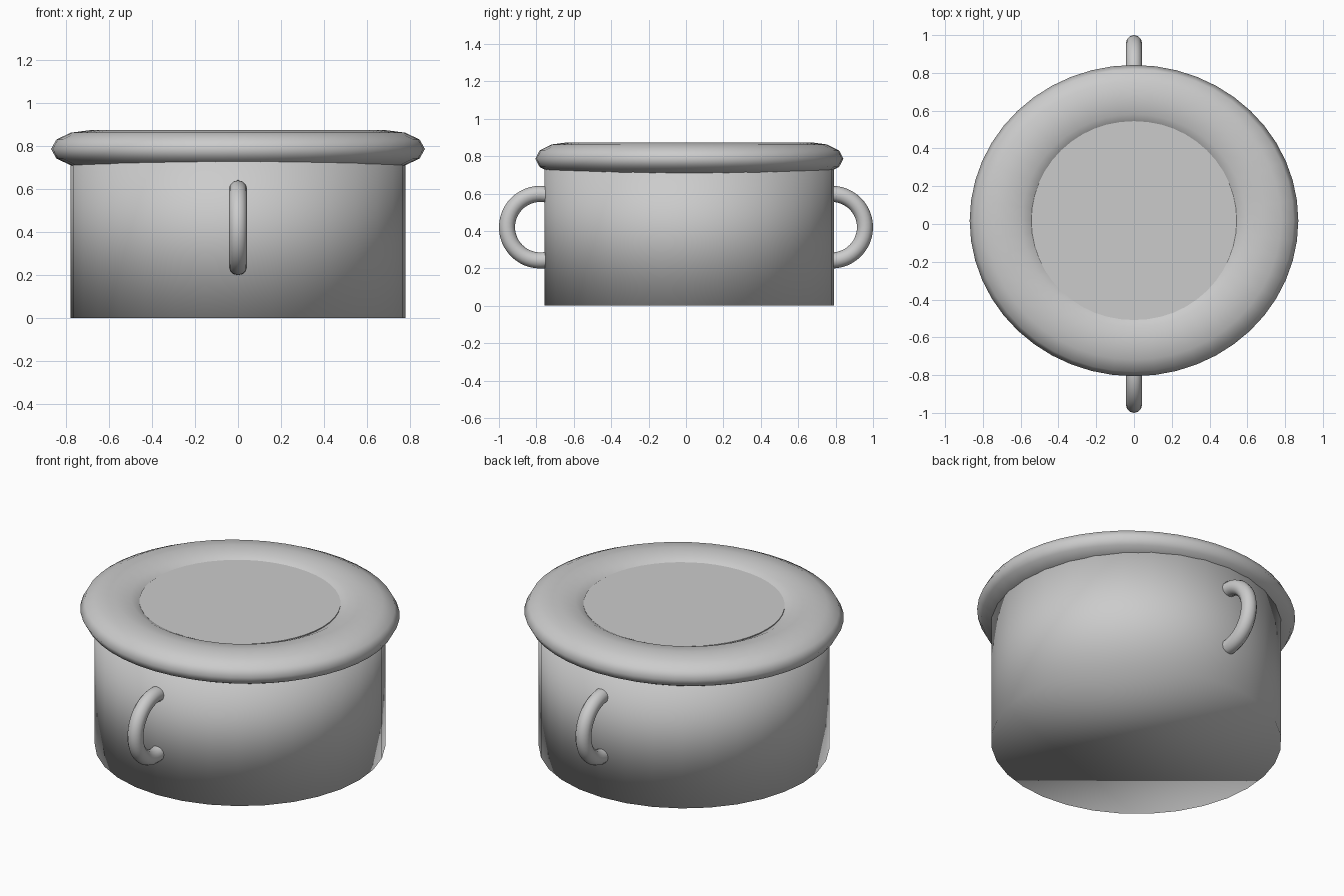
import bpy, bmesh
from math import cos, sin, pi, radians

if "Cube" in bpy.data.objects:
    bpy.data.objects.remove(bpy.data.objects["Cube"])

CY = 0.018  # the pot sits slightly back of the handle pair


def finish(name, bm, smooth=True):
    bmesh.ops.recalc_face_normals(bm, faces=bm.faces)
    for f in bm.faces:
        f.smooth = smooth
    me = bpy.data.meshes.new(name)
    bm.to_mesh(me)
    bm.free()
    ob = bpy.data.objects.new(name, me)
    bpy.context.collection.objects.link(ob)
    return ob


def cylinder(name, rx, ry, z0, z1, sides, smooth=True):
    bm = bmesh.new()
    bmesh.ops.create_cone(bm, cap_ends=True, segments=sides,
                          radius1=1, radius2=1, depth=1)
    for v in bm.verts:
        v.co = (v.co.x * rx, v.co.y * ry, z0 + (v.co.z + 0.5) * (z1 - z0))
    ob = finish(name, bm, smooth)
    ob.location.y = CY
    return ob


def torus(name, major, tube, tube_h, n_major, n_minor):
    bm = bmesh.new()
    rings = []
    for i in range(n_major):
        a = 2 * pi * i / n_major
        ring = []
        for j in range(n_minor):
            b = 2 * pi * j / n_minor
            r = major + tube * cos(b)
            ring.append(bm.verts.new((r * cos(a), r * sin(a), tube_h * sin(b))))
        rings.append(ring)
    for i in range(n_major):
        p, q = rings[i], rings[(i + 1) % n_major]
        for j in range(n_minor):
            k = (j + 1) % n_minor
            bm.faces.new((p[j], q[j], q[k], p[k]))
    return finish(name, bm)


# Pot body, smooth shaded all over
cylinder("pot_body", 0.78, 0.774, 0, 0.80, 32)

# Flat inner surface inside the rim
cylinder("inner_disc", 0.544, 0.528, 0.78, 0.844, 48, smooth=False)

# Fat flattened rim
rim = torus("rim", 0.686, 0.184, 0.088, 48, 12)
rim.location = (0, CY, 0.786)
rim.scale = (1, 0.947, 1)

# Ring handles, front and back, sunk halfway into the body
for name, side in (("front_handle", -1), ("back_handle", 1)):
    h = torus(name, 0.178, 0.043, 0.043, 48, 12)
    h.rotation_euler = (0, radians(90), 0)
    h.location = (0, side * 0.779, 0.42)
